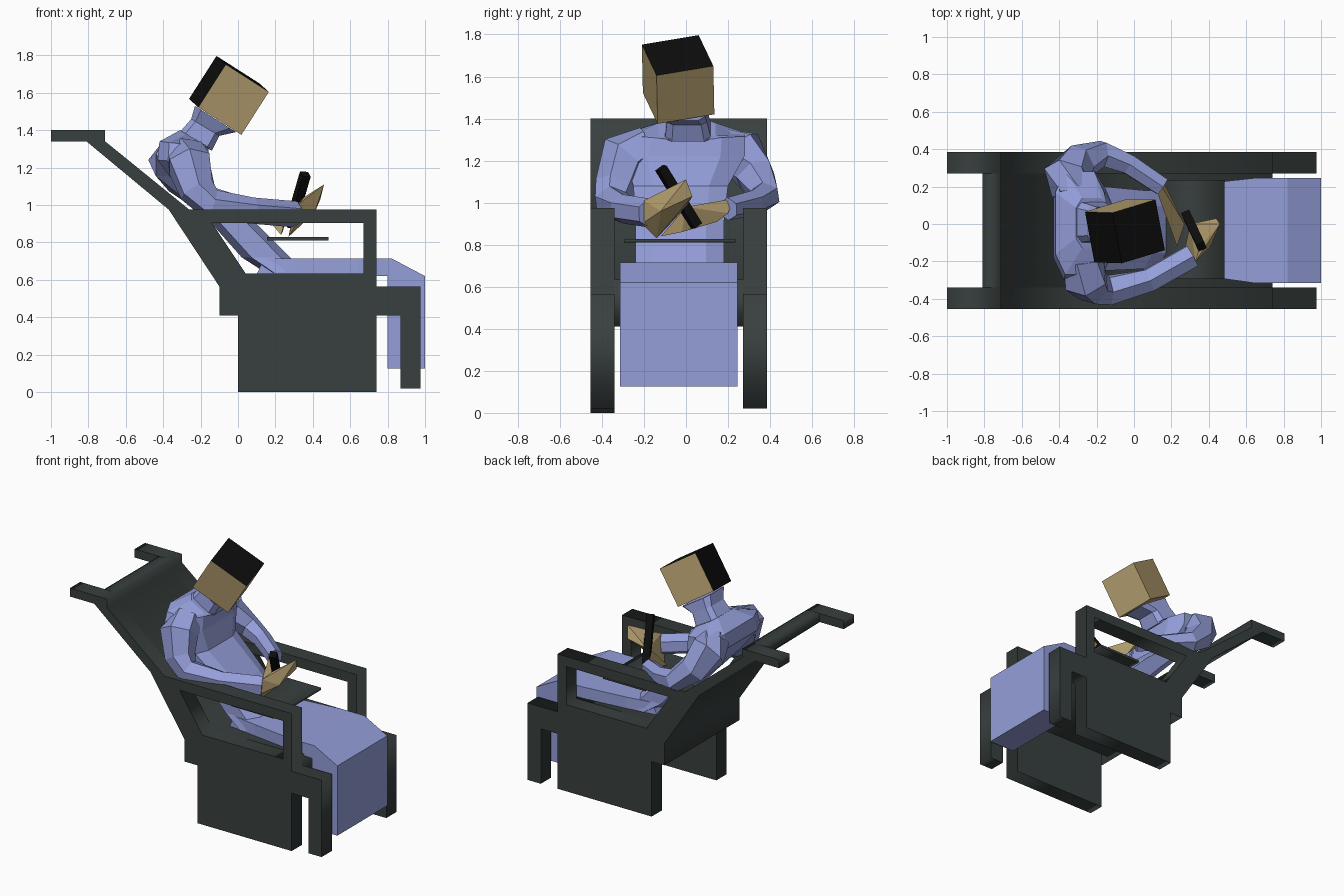
import bpy, bmesh
from math import cos, sin, pi, radians
from mathutils import Vector

cube = bpy.data.objects.get("Cube")
if cube:
    bpy.data.objects.remove(cube, do_unlink=True)


def material(name, rgb):
    m = bpy.data.materials.new(name)
    m.use_nodes = True
    m.diffuse_color = (*rgb, 1)
    m.node_tree.nodes["Principled BSDF"].inputs["Base Color"].default_value = (*rgb, 1)
    return m


frame_grey = material("dark_grey_frame", (0.040, 0.051, 0.049))
cloth_blue = material("soft_blue_cloth", (0.30, 0.345, 0.70))
skin_tan = material("tan_skin", (0.47, 0.355, 0.165))
black = material("black", (0.004, 0.004, 0.004))


def finish(name, bm, *mats):
    bmesh.ops.recalc_face_normals(bm, faces=bm.faces)
    me = bpy.data.meshes.new(name)
    bm.to_mesh(me)
    bm.free()
    ob = bpy.data.objects.new(name, me)
    bpy.context.collection.objects.link(ob)
    for m in mats:
        me.materials.append(m)
    return ob


def plate(name, loops, y0, y1, mat):
    """Extrude an x-z outline (further loops are holes) from y0 to y1."""
    cu = bpy.data.curves.new(name, "CURVE")
    cu.dimensions = "2D"
    cu.fill_mode = "BOTH"
    cu.extrude = (y1 - y0) / 2
    for loop in loops:
        sp = cu.splines.new("POLY")
        sp.points.add(len(loop) - 1)
        for p, (x, z) in zip(sp.points, loop):
            p.co = (x, z, 0, 1)
        sp.use_cyclic_u = True
    ob = bpy.data.objects.new(name, cu)
    bpy.context.collection.objects.link(ob)
    ob.location.y = (y0 + y1) / 2
    ob.rotation_euler.x = radians(90)
    cu.materials.append(mat)
    bpy.ops.object.select_all(action="DESELECT")
    ob.select_set(True)
    bpy.context.view_layer.objects.active = ob
    bpy.ops.object.convert(target="MESH")


def skin_rings(name, rings, mat):
    bm = bmesh.new()
    rows = [[bm.verts.new(p) for p in r] for r in rings]
    n = len(rows[0])
    for a, b in zip(rows, rows[1:]):
        for i in range(n):
            j = (i + 1) % n
            bm.faces.new((a[i], a[j], b[j], b[i]))
    bm.faces.new(rows[0])
    bm.faces.new(rows[-1])
    return finish(name, bm, mat)


def body_loft(name, sections, mat, cut=0.0):
    """Sections: back (x, z), front (x, z), y low, y high; cut chamfers corners."""
    if cut:
        shape = [(0, cut), (0, 1 - cut), (cut, 1), (1 - cut, 1),
                 (1, 1 - cut), (1, cut), (1 - cut, 0), (cut, 0)]
    else:
        shape = [(0, 0), (0, 1), (1, 1), (1, 0)]
    rings = []
    for (bx, bz), (fx, fz), y0, y1 in sections:
        rings.append([(bx + (fx - bx) * s, y0 + (y1 - y0) * t, bz + (fz - bz) * s)
                      for s, t in shape])
    return skin_rings(name, rings, mat)


def limb(name, path, mat, sides=6):
    """Tapered faceted tube through (x, y, z, radius) points."""
    pts = [Vector(p[:3]) for p in path]
    rings = []
    for i, p in enumerate(pts):
        d = (pts[min(i + 1, len(pts) - 1)] - pts[max(i - 1, 0)]).normalized()
        u = d.cross(Vector((0.3, 1, 0))).normalized()
        v = d.cross(u)
        r = path[i][3]
        rings.append([p + r * (u * cos(2 * pi * k / sides) + v * sin(2 * pi * k / sides))
                      for k in range(sides)])
    return skin_rings(name, rings, mat)


def hull(name, points, mat):
    bm = bmesh.new()
    verts = [bm.verts.new(p) for p in points]
    res = bmesh.ops.convex_hull(bm, input=verts)
    loose = [v for v in bm.verts if not v.link_faces]
    bmesh.ops.delete(bm, geom=loose, context="VERTS")
    return finish(name, bm, mat)


def block(name, corner, e1, e2, e3, *mats):
    """Slanted box spanned by three edge vectors from one corner."""
    c, e1, e2, e3 = map(Vector, (corner, e1, e2, e3))
    bm = bmesh.new()
    lo = [bm.verts.new(c + p) for p in (e1 * 0, e1, e1 + e3, e3)]
    hi = [bm.verts.new(v.co + e2) for v in lo]
    bm.faces.new(lo)
    bm.faces.new(hi)
    for i in range(4):
        j = (i + 1) % 4
        bm.faces.new((lo[i], lo[j], hi[j], hi[i]))
    return finish(name, bm, *mats)


# Chair side frames with handle, armrest opening and front foot
def side_outline(base):
    return [(-1, 1.40), (-0.71, 1.40), (-0.71, 1.34), (-0.26, 0.975), (0.74, 0.975),
            (0.74, 0.565), (0.975, 0.565), (0.975, 0.02), (0.87, 0.02), (0.87, 0.41),
            (0.74, 0.41), (0.74, base), (0, base), (0, 0.41), (-0.10, 0.41),
            (-0.10, 0.565), (-0.37, 0.975), (-0.81, 1.34), (-1, 1.34)]


opening = [(-0.14, 0.905), (0.67, 0.905), (0.67, 0.635), (0.04, 0.635)]
plate("front_side_frame", [side_outline(0), opening], -0.455, -0.34, frame_grey)
plate("rear_side_frame", [side_outline(0.02), opening], 0.27, 0.385, frame_grey)

# Reclined back and seat between the frames
plate("seat_and_back", [[(-0.81, 1.40), (-0.71, 1.40), (-0.71, 1.34), (-0.26, 0.975),
                         (0.04, 0.635), (0.74, 0.635), (0.74, 0.41), (-0.10, 0.41),
                         (-0.10, 0.565), (-0.37, 0.975), (-0.81, 1.34)]],
      -0.34, 0.27, frame_grey)

# Lap tray
plate("tray", [[(0.155, 0.81), (0.485, 0.81), (0.485, 0.828), (0.155, 0.828)]],
      -0.295, 0.235, frame_grey)

# Torso and neck
body_loft("torso", [
    ((0.16, 0.63), (0.34, 0.66), -0.26, 0.20),
    ((0.02, 0.72), (0.28, 0.72), -0.24, 0.18),
    ((-0.14, 0.90), (0.10, 0.90), -0.24, 0.18),
    ((-0.31, 1.08), (-0.12, 1.08), -0.25, 0.20),
    ((-0.43, 1.24), (-0.15, 1.22), -0.30, 0.28),
    ((-0.42, 1.34), (-0.16, 1.31), -0.27, 0.28),
    ((-0.31, 1.40), (-0.14, 1.30), -0.13, 0.14)], cloth_blue, 0.2)
body_loft("neck", [
    ((-0.32, 1.38), (-0.14, 1.29), -0.10, 0.12),
    ((-0.25, 1.46), (-0.10, 1.37), -0.09, 0.10),
    ((-0.23, 1.53), (-0.01, 1.39), -0.13, 0.09)], cloth_blue, 0.15)

# Thighs bending down into the lower legs
body_loft("legs", [
    ((0.10, 0.63), (0.14, 0.715), -0.24, 0.18),
    ((0.32, 0.63), (0.32, 0.715), -0.27, 0.21),
    ((0.64, 0.625), (0.64, 0.715), -0.315, 0.245),
    ((0.80, 0.62), (0.82, 0.715), -0.315, 0.245),
    ((0.80, 0.60), (1.0, 0.62), -0.315, 0.245),
    ((0.80, 0.125), (1.0, 0.125), -0.315, 0.245)], cloth_blue)

# Arms bent towards the lap
limb("front_arm", [(-0.27, -0.18, 1.26, 0.11), (-0.26, -0.29, 1.22, 0.125),
                   (-0.22, -0.335, 1.08, 0.10), (-0.14, -0.355, 1.0, 0.085),
                   (0.08, -0.30, 0.97, 0.07), (0.31, -0.17, 0.95, 0.07)], cloth_blue)
limb("rear_arm", [(-0.34, 0.16, 1.27, 0.10), (-0.36, 0.26, 1.24, 0.125),
                  (-0.29, 0.33, 1.13, 0.10), (-0.17, 0.375, 1.03, 0.075),
                  (-0.03, 0.32, 1.0, 0.06), (0.15, 0.20, 0.97, 0.055)], cloth_blue)

# Hands
hull("front_hand", [(0.46, 0.0, 1.11), (0.44, 0.03, 1.03), (0.41, -0.12, 0.96),
                    (0.33, -0.20, 1.01), (0.31, -0.21, 0.90), (0.27, -0.14, 0.83),
                    (0.30, 0.0, 0.98), (0.35, -0.12, 1.04)], skin_tan)
hull("rear_hand", [(0.13, 0.23, 1.02), (0.17, 0.20, 0.95), (0.18, 0.15, 0.91),
                   (0.23, -0.12, 0.84), (0.27, 0.0, 0.98), (0.24, -0.02, 0.86),
                   (0.12, 0.18, 0.97)], skin_tan)

# Stick held in the hands
limb("stick", [(0.36, -0.12, 1.165, 0.033), (0.28, 0.05, 0.89, 0.033)], black, 4)

# Tilted head with dark hair on its top and back faces
e1, e2, e3 = Vector((0.23, 0.07, -0.147)), Vector((-0.147, 0.005, -0.23)), Vector((-0.05, 0.27, 0.045))
head = block("head", (-0.065, -0.21, 1.752), e1, e2, e3, skin_tan, black)
for f in head.data.polygons:
    if f.normal.dot(-e2.normalized()) > 0.8 or f.normal.dot(-e1.normalized()) > 0.8:
        f.material_index = 1
